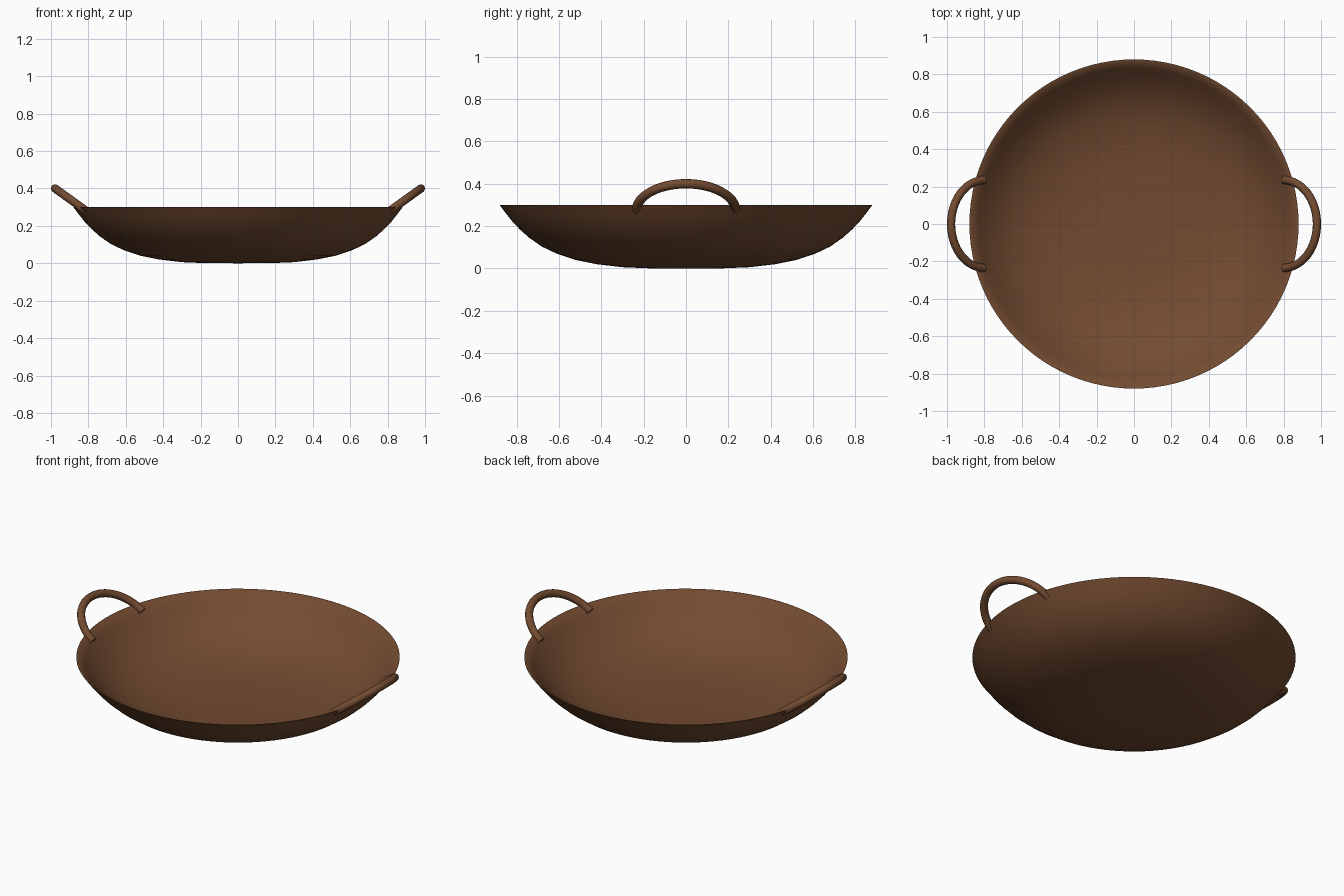
import bpy, bmesh, math

if "Cube" in bpy.data.objects:
    bpy.data.objects.remove(bpy.data.objects["Cube"])

mat = bpy.data.materials.new("brown_iron")
mat.diffuse_color = (0.17, 0.07, 0.03, 1)
mat.use_nodes = True
mat.node_tree.nodes["Principled BSDF"].inputs["Base Color"].default_value = mat.diffuse_color


def finish(obj, angle):
    obj.data.materials.append(mat)
    bpy.ops.object.select_all(action='DESELECT')
    obj.select_set(True)
    bpy.context.view_layer.objects.active = obj
    bpy.ops.object.shade_smooth_by_angle(angle=math.radians(angle))


# Pan bowl: outer wall up to a thin rim, then back down the inside
profile = [(0, 0), (0.18, 0.001), (0.30, 0.006), (0.42, 0.02), (0.52, 0.04),
           (0.61, 0.07), (0.68, 0.103), (0.74, 0.145), (0.785, 0.185),
           (0.82, 0.222), (0.85, 0.26), (0.88, 0.30),
           (0.872, 0.30), (0.834, 0.262), (0.803, 0.228), (0.768, 0.195),
           (0.725, 0.158), (0.668, 0.119), (0.60, 0.087), (0.515, 0.059),
           (0.418, 0.039), (0.30, 0.025), (0.18, 0.02), (0, 0.019)]
bm = bmesh.new()
verts = [bm.verts.new((r, 0, z)) for r, z in profile]
edges = [bm.edges.new(pair) for pair in zip(verts, verts[1:])]
bmesh.ops.spin(bm, geom=verts + edges, cent=(0, 0, 0), axis=(0, 0, 1),
               angle=math.tau, steps=96, use_duplicate=False)
bmesh.ops.remove_doubles(bm, verts=bm.verts, dist=1e-4)
bmesh.ops.recalc_face_normals(bm, faces=bm.faces)
mesh = bpy.data.meshes.new("pan_bowl")
bm.to_mesh(mesh)
bm.free()
bowl = bpy.data.objects.new("pan_bowl", mesh)
bpy.context.collection.objects.link(bowl)
finish(bowl, 60)


# Loop handles: tilted half-ellipse tubes with ends buried in the wall
def loop_handle(name, side):
    curve = bpy.data.curves.new(name, 'CURVE')
    curve.dimensions = '3D'
    curve.bevel_depth = 0.022
    curve.bevel_resolution = 4
    curve.use_fill_caps = True
    n = 32
    spline = curve.splines.new('POLY')
    spline.points.add(n)
    for i, p in enumerate(spline.points):
        a = math.pi * i / n
        p.co = (side * (0.80 + 0.178 * math.sin(a)), 0.235 * math.cos(a),
                0.272 + 0.128 * math.sin(a), 1)
    obj = bpy.data.objects.new(name, curve)
    bpy.context.collection.objects.link(obj)
    bpy.ops.object.select_all(action='DESELECT')
    obj.select_set(True)
    bpy.context.view_layer.objects.active = obj
    bpy.ops.object.convert(target='MESH')
    finish(bpy.context.object, 50)


loop_handle("right_handle", 1)
loop_handle("left_handle", -1)
